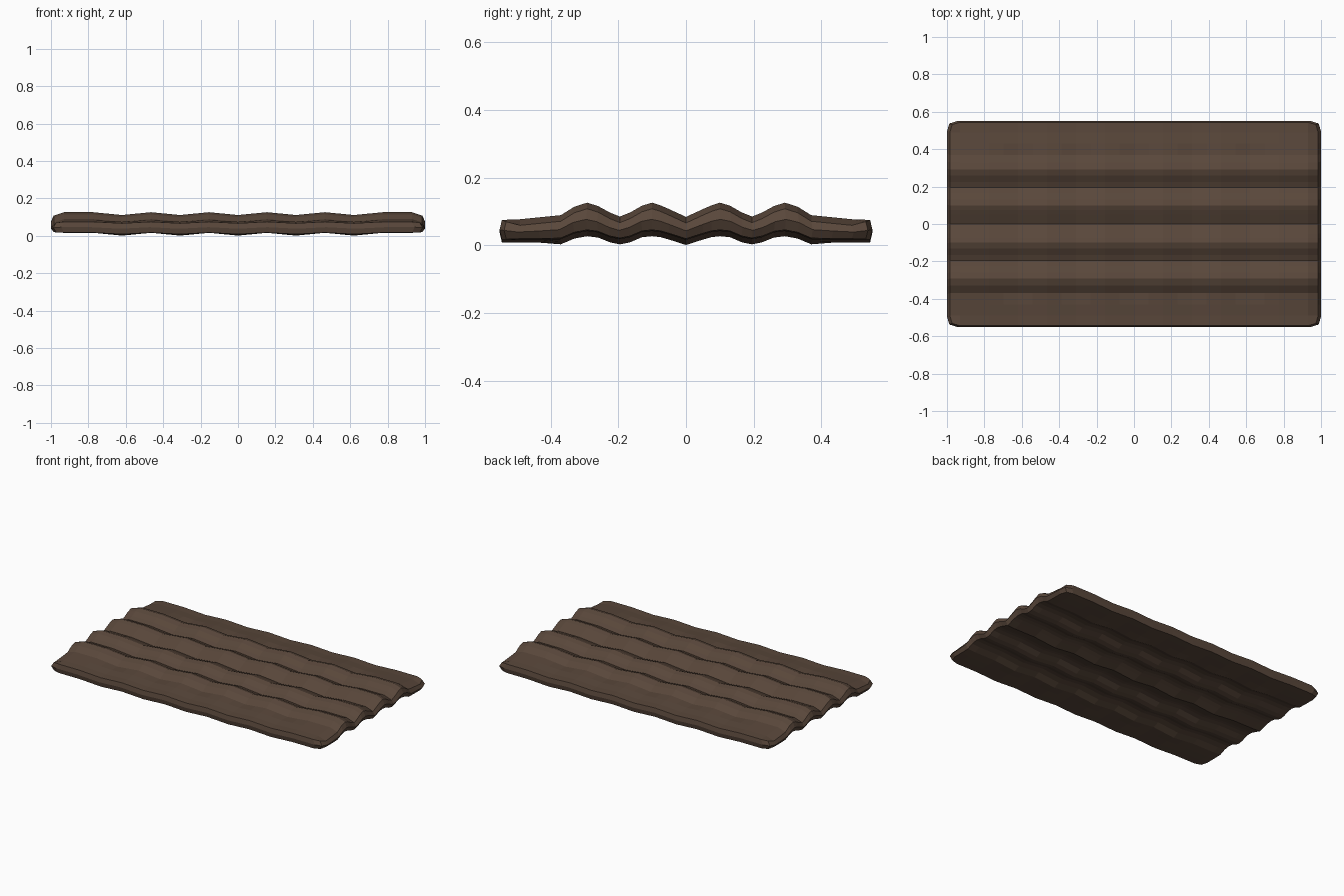
import bpy, bmesh, math

if "Cube" in bpy.data.objects:
    bpy.data.objects.remove(bpy.data.objects["Cube"])

# Half profiles across the slab (y, top z, bottom z), mirrored about y = 0
HALF = [(0, .084, .016), (.05, .107, .032), (.075, .118, .039), (.1, .126, .042),
        (.13, .117, .039), (.165, .097, .024), (.195, .085, .018),
        (.225, .097, .024), (.26, .116, .038), (.292, .126, .042),
        (.33, .114, .035), (.37, .089, .018), (.43, .083, .016),
        (.49, .077, .016), (.544, .075, .017)]
PROFILE = [(-y, t, b) for y, t, b in HALF[:0:-1]] + HALF
XS = [-.985] + [i * .0775 for i in range(-12, 13)] + [.985]


def dip(x, y):
    """Gentle sag repeated along the length of every rib."""
    if abs(x) > .775:
        return 0
    d = .015 * (.5 + .5 * math.cos(2 * math.pi * x / .31))
    return d * (.55 if abs(y) > .4 else 1)


bm = bmesh.new()
top, bot = {}, {}
nx, ny = len(XS), len(PROFILE)
for i, x in enumerate(XS):
    for j, (y, zt, zb) in enumerate(PROFILE):
        end = i in (0, nx - 1)
        px, py = x, y
        if end and j in (0, ny - 1):          # clipped corners
            px, py = math.copysign(.972, x), math.copysign(.531, y)
        d = dip(x, y)
        drop = .018 if end else 0             # rounded ends
        if end and j in (0, ny - 1):
            drop = .005
        top[i, j] = bm.verts.new((px, py, zt - d - drop))
        bot[i, j] = bm.verts.new((px, py, max(0, zb - d + drop * .2)))

# Upper and lower corrugated skins
for i in range(nx - 1):
    for j in range(ny - 1):
        q = [(i, j), (i + 1, j), (i + 1, j + 1), (i, j + 1)]
        bm.faces.new([top[k] for k in q])
        bm.faces.new([bot[k] for k in reversed(q)])

# Bulging rim joining the skins
rim = ([(i, 0) for i in range(nx)] + [(nx - 1, j) for j in range(1, ny)]
       + [(i, ny - 1) for i in range(nx - 2, -1, -1)]
       + [(0, j) for j in range(ny - 2, 0, -1)])
mid = []
for k in rim:
    a, b = top[k].co, bot[k].co
    mid.append(bm.verts.new((a.x * 1.0152, a.y * 1.012, (a.z + b.z) / 2)))
for n, k in enumerate(rim):
    m = (n + 1) % len(rim)
    k2 = rim[m]
    bm.faces.new([mid[n], mid[m], top[k2], top[k]])
    bm.faces.new([bot[k], bot[k2], mid[m], mid[n]])
bmesh.ops.recalc_face_normals(bm, faces=bm.faces)

mesh = bpy.data.meshes.new("ribbed_slab")
bm.to_mesh(mesh)
bm.free()
slab = bpy.data.objects.new("ribbed_slab", mesh)
bpy.context.collection.objects.link(slab)

# Dark brown
brown = bpy.data.materials.new("dark brown")
brown.diffuse_color = (.1, .063, .043, 1)
brown.use_nodes = True
brown.node_tree.nodes["Principled BSDF"].inputs["Base Color"].default_value = brown.diffuse_color
mesh.materials.append(brown)
